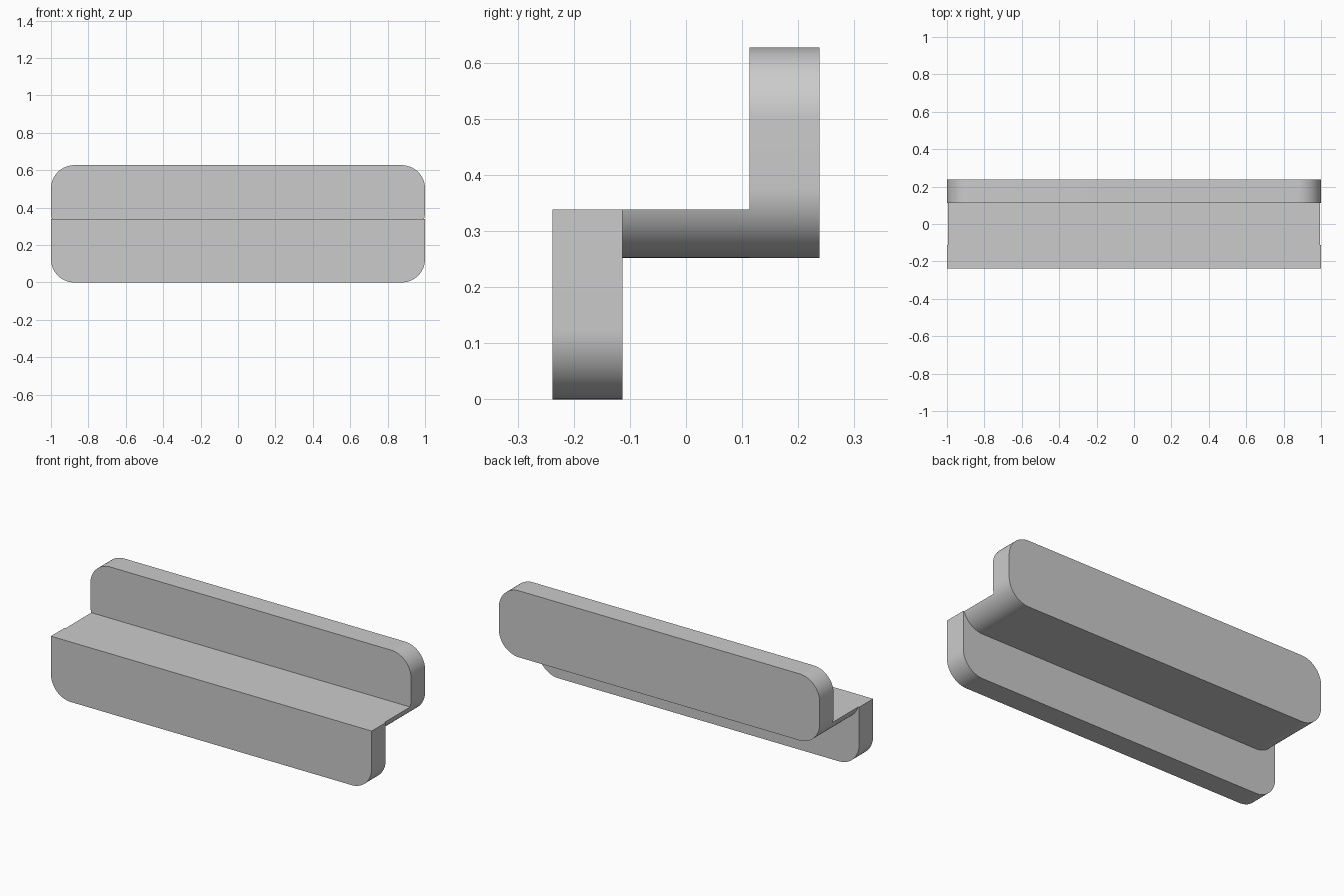
import bpy
import bmesh
from math import cos, sin, pi, asin

cube = bpy.data.objects.get("Cube")
if cube:
    bpy.data.objects.remove(cube, do_unlink=True)

HALF_LENGTH = 1.0
RADIUS = 0.125
STEPS = 20
PANEL_BACK, PANEL_FRONT = 0.238, 0.113
SHELF_BOTTOM, SHELF_TOP, BACK_TOP = 0.252, 0.338, 0.627

grey = bpy.data.materials.new("plain_grey")
grey.use_nodes = True
grey.diffuse_color = (0.6, 0.6, 0.6, 1)
grey.node_tree.nodes["Principled BSDF"].inputs["Base Color"].default_value = grey.diffuse_color


def arc(side, z, start, end):
    """Corner arc on the +x or -x side, centred at height z."""
    return [(side * (HALF_LENGTH - RADIUS + RADIUS * cos(a)), z + RADIUS * sin(a))
            for a in (start + (end - start) * i / STEPS for i in range(STEPS + 1))]


def outline(bottom, top, round_top):
    """Long outline with round lower corners, and a round or straight-cut top."""
    centre = bottom + RADIUS
    end = asin(min(0, (top - centre) / RADIUS))
    right = arc(1, centre, -pi / 2, end)
    if round_top:
        right += arc(1, top - RADIUS, 0, pi / 2)
    elif top > centre:
        right.append((HALF_LENGTH, top))
    return right + [(-x, z) for x, z in reversed(right)]


def extrude_part(name, points, y_front, y_back, capped=True):
    """Sweep an outline along y."""
    bm = bmesh.new()
    front = [bm.verts.new((x, y_front, z)) for x, z in points]
    back = [bm.verts.new((x, y_back, z)) for x, z in points]
    n = len(points)
    for i in range(n):
        j = (i + 1) % n
        bm.faces.new((front[i], back[i], back[j], front[j]))
    if capped:
        bm.faces.new(front)
        bm.faces.new(back[::-1])
    bmesh.ops.recalc_face_normals(bm, faces=bm.faces)
    mesh = bpy.data.meshes.new(name)
    bm.to_mesh(mesh)
    bm.free()
    mesh.materials.append(grey)
    part = bpy.data.objects.new(name, mesh)
    bpy.context.collection.objects.link(part)
    bpy.ops.object.select_all(action="DESELECT")
    part.select_set(True)
    bpy.context.view_layer.objects.active = part
    bpy.ops.object.shade_smooth_by_angle(angle=pi / 6)


# Lower front panel, straight along the top
extrude_part("front_panel", outline(0, SHELF_TOP, False), -PANEL_BACK, -PANEL_FRONT)
# Raised rear panel, round at all corners
extrude_part("back_panel", outline(SHELF_BOTTOM, BACK_TOP, True), PANEL_FRONT, PANEL_BACK)
# Shelf between them, its open ends closed by the panels
extrude_part("shelf", outline(SHELF_BOTTOM, SHELF_TOP, False), -PANEL_FRONT, PANEL_FRONT, capped=False)
